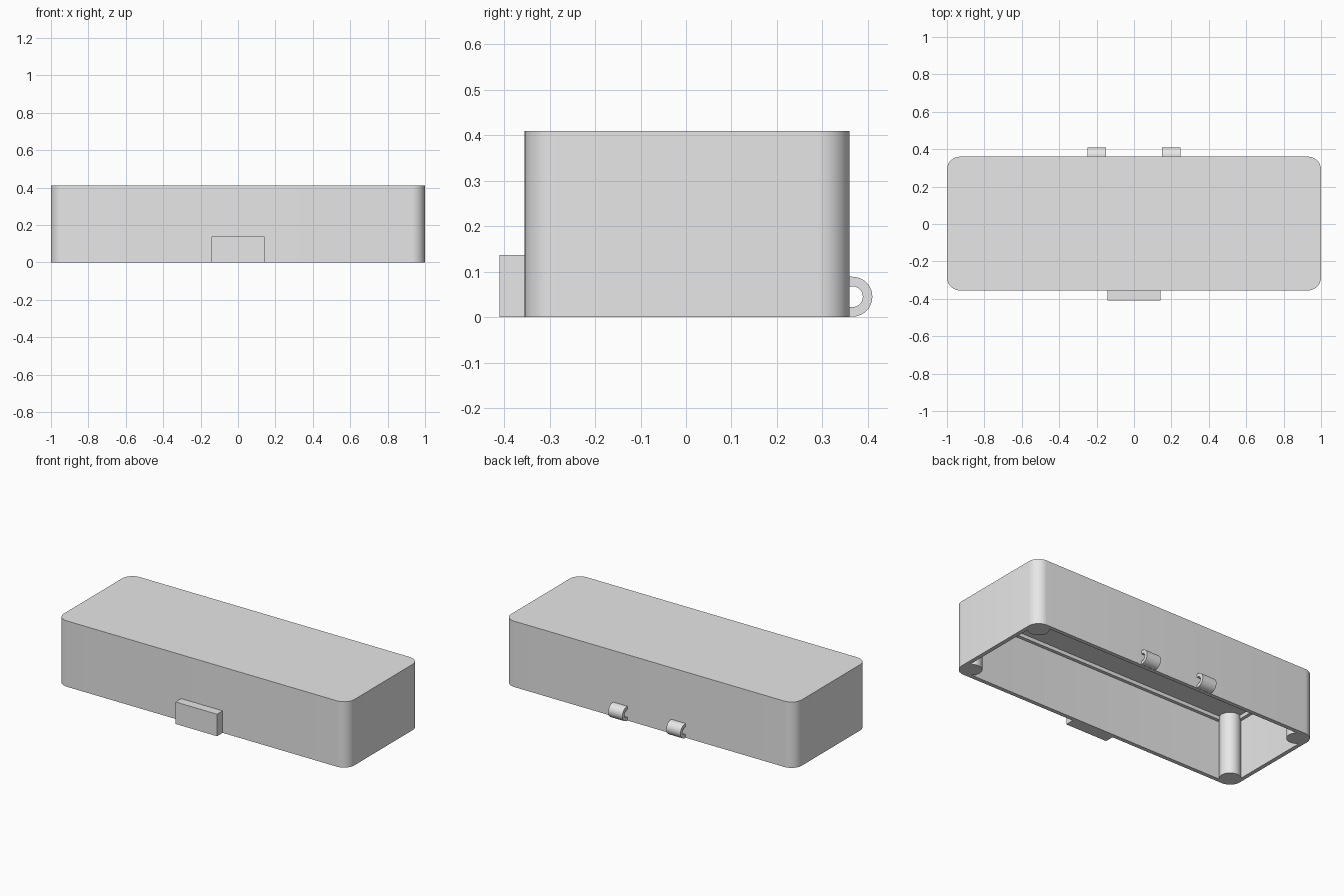
import bpy, bmesh, math
from mathutils import Matrix, Vector

cube = bpy.data.objects.get("Cube")
if cube:
    bpy.data.objects.remove(cube, do_unlink=True)

GREY = (0.8, 0.8, 0.8, 1)
mat = bpy.data.materials.new("plain grey")
mat.use_nodes = True
mat.diffuse_color = GREY
mat.node_tree.nodes["Principled BSDF"].inputs["Base Color"].default_value = GREY

FRONT, BACK, TOP = -0.355, 0.36, 0.41
WALL, RADIUS = 0.025, 0.07
MID, DEPTH = (FRONT + BACK) / 2, BACK - FRONT


def finish(name, bm, smooth=False):
    bmesh.ops.recalc_face_normals(bm, faces=bm.faces)
    mesh = bpy.data.meshes.new(name)
    bm.to_mesh(mesh)
    bm.free()
    mesh.materials.append(mat)
    obj = bpy.data.objects.new(name, mesh)
    bpy.context.collection.objects.link(obj)
    if smooth:
        bpy.ops.object.select_all(action='DESELECT')
        obj.select_set(True)
        bpy.context.view_layer.objects.active = obj
        bpy.ops.object.shade_smooth_by_angle(angle=math.radians(35))
    return obj


def box_mesh(low, high):
    low, high = Vector(low), Vector(high)
    bm = bmesh.new()
    size = Matrix.Diagonal((*(high - low), 1))
    bmesh.ops.create_cube(bm, size=1, matrix=Matrix.Translation((low + high) / 2) @ size)
    return bm


# Case: rounded box, hollowed from below
bm = box_mesh((-1, FRONT, 0), (1, BACK, TOP))
upright = [e for e in bm.edges if abs(e.verts[0].co.z - e.verts[1].co.z) > 0.1]
bmesh.ops.bevel(bm, geom=upright, offset=RADIUS, segments=10, profile=0.5, affect='EDGES')
bm.normal_update()
floor = min(bm.faces, key=lambda f: f.calc_center_median().z)
bmesh.ops.inset_region(bm, faces=[floor], thickness=WALL)
cavity = bmesh.ops.extrude_face_region(bm, geom=[floor])["geom"]
if floor.is_valid:
    bmesh.ops.delete(bm, geom=[floor], context='FACES_ONLY')
bmesh.ops.translate(bm, vec=(0, 0, TOP - WALL),
                    verts=[v for v in cavity if isinstance(v, bmesh.types.BMVert)])
finish("case_shell", bm, True)

# Corner posts inside the case
for sx, side in ((-1, "right"), (1, "left")):
    for sy, end in ((-1, "front"), (1, "back")):
        bm = bmesh.new()
        height = TOP - WALL / 2
        spot = (sx * (1 - RADIUS), MID + sy * (DEPTH / 2 - RADIUS), height / 2)
        bmesh.ops.create_cone(bm, cap_ends=True, segments=40, radius1=0.06, radius2=0.06,
                              depth=height, matrix=Matrix.Translation(spot))
        finish(f"corner_post_{end}_{side}", bm, True)

# Narrow ledge around the inside, below the roof
z0, z1, out, step = TOP - WALL - 0.022, TOP - WALL / 2, WALL / 2, WALL + 0.02
for s, end in ((-1, "front"), (1, "back")):
    ys = sorted((MID + s * (DEPTH / 2 - out), MID + s * (DEPTH / 2 - step)))
    finish("ledge_" + end, box_mesh((-1 + RADIUS, ys[0], z0), (1 - RADIUS, ys[1], z1)))
for s, side in ((-1, "right"), (1, "left")):
    xs = sorted((s * (1 - out), s * (1 - step)))
    finish("ledge_" + side, box_mesh((xs[0], FRONT + RADIUS, z0), (xs[1], BACK - RADIUS, z1)))

# Front clasp block
finish("front_clasp", box_mesh((-0.143, -0.41, 0), (0.143, FRONT + 0.005, 0.137)))

# Hinge loops: half rings with short straight ends meeting the back wall
for s, side in ((-1, "right"), (1, "left")):
    bm = bmesh.new()

    def arc(radius):
        angles = [math.pi * (i / 20 - 0.5) for i in range(21)]
        pts = [(0.366 + radius * math.cos(a), 0.045 + radius * math.sin(a)) for a in angles]
        wall = BACK - 0.004
        return [(wall, pts[0][1])] + pts + [(wall, pts[-1][1])]

    outline = arc(0.044) + arc(0.023)[::-1]
    x0 = s * 0.2 - 0.049
    face = bm.faces.new([bm.verts.new((x0, y, z)) for y, z in outline])
    grown = bmesh.ops.extrude_face_region(bm, geom=[face])["geom"]
    bmesh.ops.translate(bm, vec=(0.098, 0, 0),
                        verts=[v for v in grown if isinstance(v, bmesh.types.BMVert)])
    finish("hinge_loop_" + side, bm, True)
